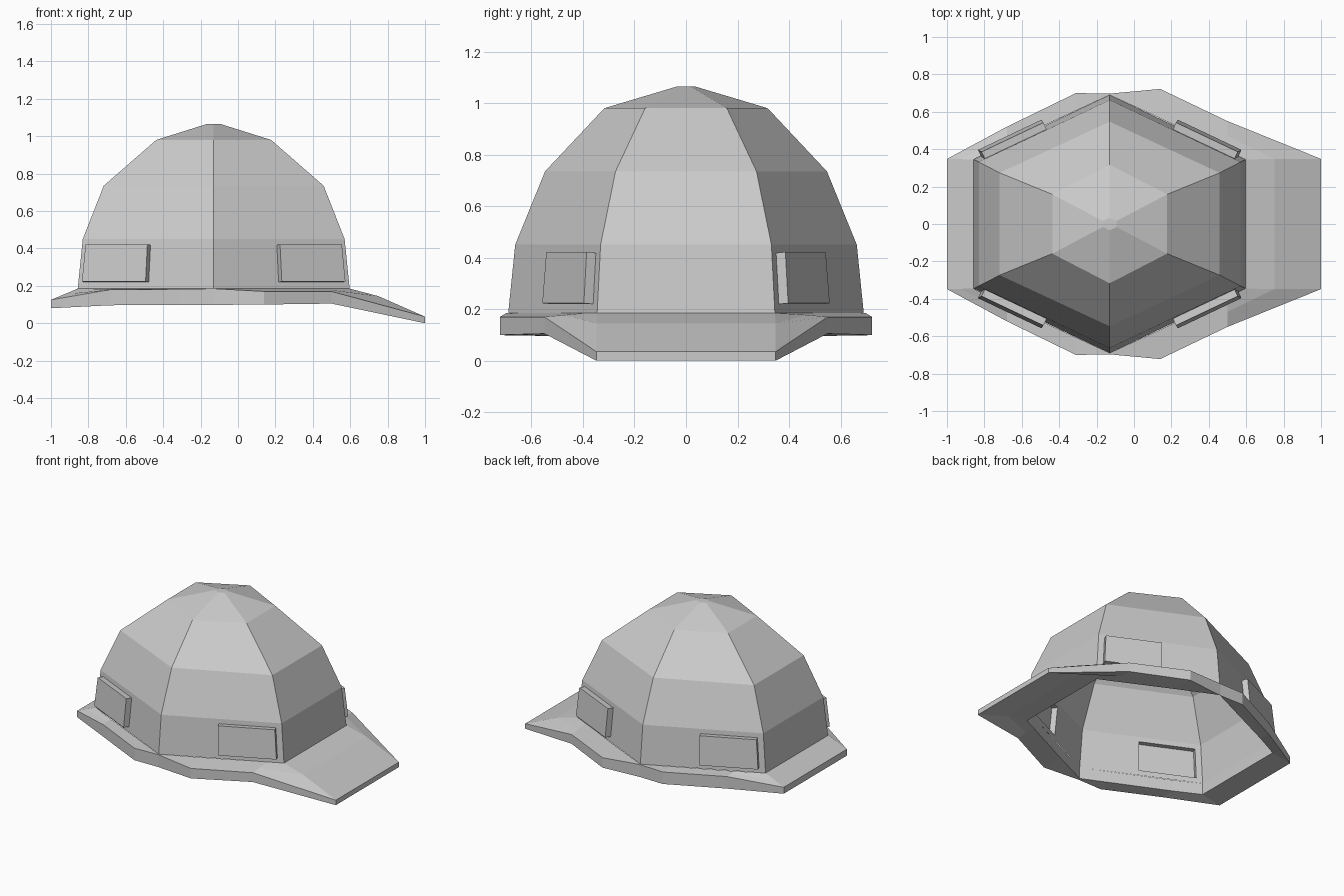
import bpy, bmesh
from mathutils import Vector

if "Cube" in bpy.data.objects:
    bpy.data.objects.remove(bpy.data.objects["Cube"])

CX = -0.13


def finish(name, bm, recalc=True):
    bmesh.ops.remove_doubles(bm, verts=bm.verts, dist=0.0005)
    if recalc:
        bmesh.ops.recalc_face_normals(bm, faces=bm.faces)
    me = bpy.data.meshes.new(name)
    bm.to_mesh(me)
    bm.free()
    ob = bpy.data.objects.new(name, me)
    bpy.context.collection.objects.link(ob)
    return ob


def quad(bm, *pts):
    return bm.faces.new([bm.verts.new(p) for p in pts])


def hexagon(hx, hy, z):
    signs = [(1, -.5), (1, .5), (0, 1), (-1, .5), (-1, -.5), (0, -1)]
    return [Vector((CX + hx * a, hy * b, z)) for a, b in signs]


# Hexagonal dome: an open thin shell with hollow side pads pushed outwards
rings = [hexagon(*r) for r in [(.727, .69, .185), (.70, .663, .45), (.588, .547, .735),
                               (.307, .317, .98), (.037, .033, 1.065)]]
bm = bmesh.new()
for level, (lo, hi) in enumerate(zip(rings, rings[1:])):
    for i in range(6):
        j = (i + 1) % 6
        a, b, c, d = lo[i], lo[j], hi[j], hi[i]
        if level or i in (0, 3):
            quad(bm, a, b, c, d)
            continue
        # side panel with a pad near the front or rear corner
        u0, u1 = (.05, .52) if i in (1, 4) else (.48, .95)

        def on_panel(u, v):
            return a.lerp(b, u).lerp(d.lerp(c, u), v)

        hole = [on_panel(u, v) for u, v in [(u0, .13), (u1, .13), (u1, .88), (u0, .88)]]
        push = (b - a).cross(d - a).normalized() * .04
        pad = [p + push for p in hole]
        frame = [a, b, c, d]
        for k in range(4):
            m = (k + 1) % 4
            quad(bm, frame[k], frame[m], hole[m], hole[k])
            quad(bm, hole[k], hole[m], pad[m], pad[k])
        quad(bm, *pad)
quad(bm, *rings[-1])
finish("dome", bm, recalc=False)

# Brim: outer edge as x, y, top z, bottom z from the visor round to the back
outer = [(1, .348, .035, 0), (.5, .55, .17, .105), (.14, .722, .17, .10), (CX, .697, .185, .098),
         (-.31, .70, .182, .098), (-.68, .52, .18, .096), (-1, .348, .125, .08)]
inner = [(.597, .345), (.5, .39), (.14, .565), (CX, .69), (-.31, .606), (-.68, .434), (-.857, .345)]
sections = []
for k, ((x, y, zt, zb), (ix, iy)) in enumerate(zip(outer, inner)):
    mid = (.75, .348, .145) if k == 0 else ((x + ix) / 2, (y + iy) / 2, (zt + .185) / 2)
    zm = .085 if k == 0 else (zb + .105) / 2
    sections.append([(ix, iy, .185), mid, (x, y, zt), (x, y, zb), (mid[0], mid[1], zm), (ix, iy, .105)])
sections += [[(x, -y, z) for x, y, z in s] for s in reversed(sections)]
bm = bmesh.new()
for k, s in enumerate(sections):
    t = sections[(k + 1) % len(sections)]
    for m in range(6):
        n = (m + 1) % 6
        quad(bm, s[m], s[n], t[n], t[m])
finish("brim", bm)
